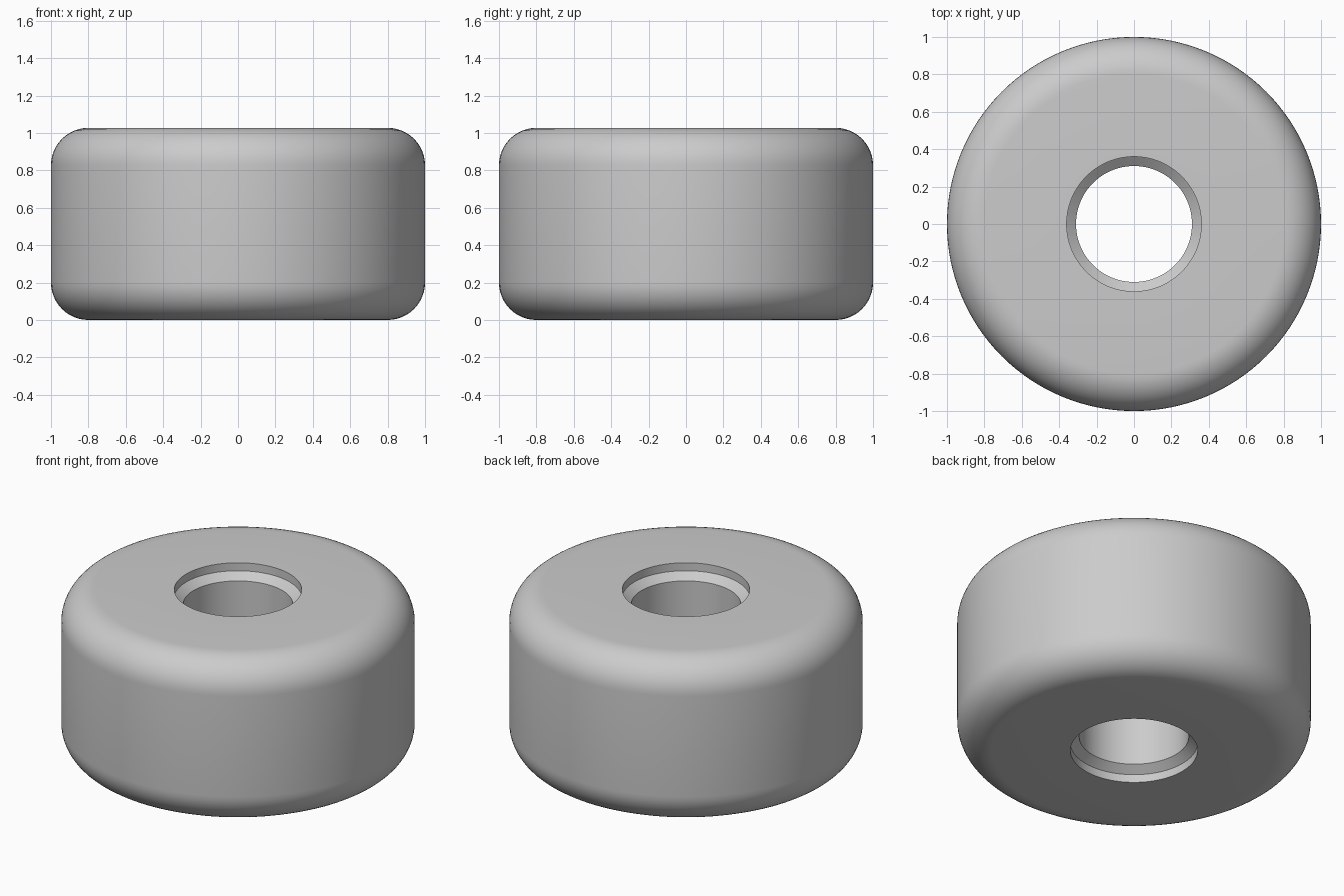
import bpy
import bmesh
import math

HEIGHT = 1.027
OUTER_RADIUS = 1.0
FILLET = 0.2
RIM_RADIUS, BORE_RADIUS = 0.36, 0.31
RECESS, CHAMFER_END = 0.05, 0.09
SEGMENTS = 128
FILLET_STEPS = 12

cube = bpy.data.objects.get("Cube")
if cube:
    bpy.data.objects.remove(cube, do_unlink=True)

# Plain grey material
grey = bpy.data.materials.new("Light grey")
grey.use_nodes = True
colour = (0.6, 0.6, 0.6, 1)
grey.diffuse_color = colour
grey.node_tree.nodes["Principled BSDF"].inputs["Base Color"].default_value = colour

# Upper half of the cross-section: bore, chamfer, recess, rounded shoulder
upper = [(BORE_RADIUS, HEIGHT - CHAMFER_END),
         (RIM_RADIUS, HEIGHT - RECESS),
         (RIM_RADIUS, HEIGHT)]
for i in range(FILLET_STEPS + 1):
    a = math.pi / 2 * (1 - i / FILLET_STEPS)
    upper.append((OUTER_RADIUS - FILLET + FILLET * math.cos(a),
                  HEIGHT - FILLET + FILLET * math.sin(a)))

# Mirror to the lower half to close the loop
profile = upper + [(r, HEIGHT - z) for r, z in reversed(upper)]

# Revolve the profile about the vertical axis
bm = bmesh.new()
verts = [bm.verts.new((r, 0, z)) for r, z in profile]
edges = [bm.edges.new((v, verts[i - 1])) for i, v in enumerate(verts)]
bmesh.ops.spin(bm, geom=verts + edges, cent=(0, 0, 0), axis=(0, 0, 1),
               angle=math.tau, steps=SEGMENTS, use_merge=True)
bmesh.ops.remove_doubles(bm, verts=bm.verts[:], dist=0.0001)
bmesh.ops.recalc_face_normals(bm, faces=bm.faces[:])

mesh = bpy.data.meshes.new("wheel_body")
bm.to_mesh(mesh)
bm.free()
mesh.materials.append(grey)
wheel = bpy.data.objects.new("wheel_body", mesh)
bpy.context.collection.objects.link(wheel)

# Smooth the round surfaces while keeping the bore edges crisp
bpy.ops.object.select_all(action="DESELECT")
wheel.select_set(True)
bpy.context.view_layer.objects.active = wheel
bpy.ops.object.shade_smooth_by_angle(angle=math.radians(30))
